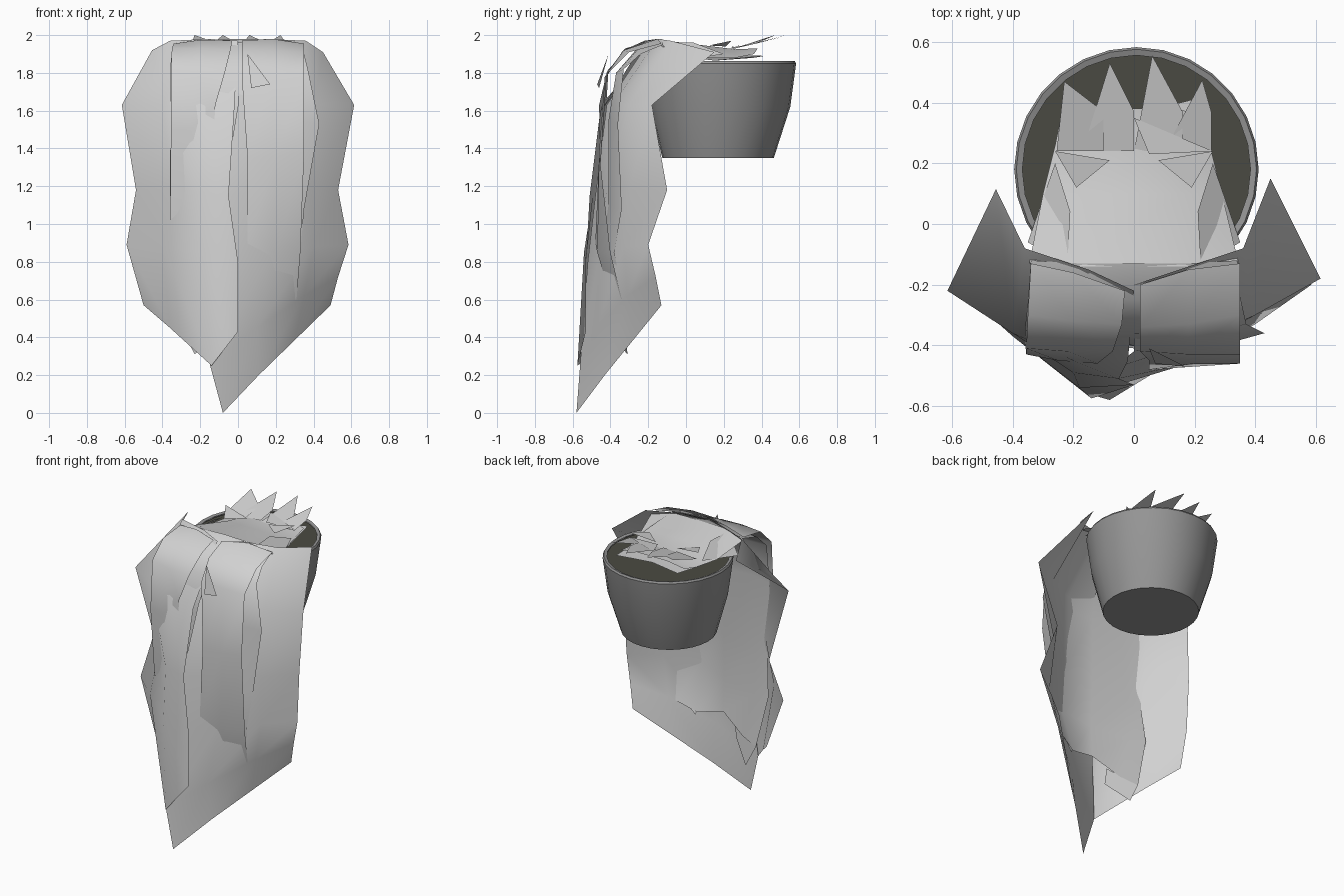
import bpy, bmesh, math


def material(name, rgb):
    m = bpy.data.materials.new(name)
    m.diffuse_color = (*rgb, 1)
    return m


LEAF = material("leaf pale grey", (0.64, 0.64, 0.64))
POT = material("pot grey", (0.3, 0.3, 0.3))
SOIL = material("dark soil", (0.068, 0.068, 0.054))


def finish(name, bm, mat, angle):
    mesh = bpy.data.meshes.new(name)
    bm.to_mesh(mesh)
    bm.free()
    mesh.materials.append(mat)
    ob = bpy.data.objects.new(name, mesh)
    bpy.context.collection.objects.link(ob)
    bpy.ops.object.select_all(action='DESELECT')
    ob.select_set(True)
    bpy.context.view_layer.objects.active = ob
    bpy.ops.object.shade_smooth_by_angle(angle=math.radians(angle))
    return ob


def sheet(name, rows, angle=70):
    """Thin leaf sheet bridged through rows of points."""
    bm = bmesh.new()
    grid = [[bm.verts.new(p) for p in r] for r in rows]
    for a, b in zip(grid, grid[1:]):
        for i in range(len(a) - 1):
            bm.faces.new((a[i], a[i + 1], b[i + 1], b[i]))
    bmesh.ops.recalc_face_normals(bm, faces=bm.faces)
    if sum(f.normal.z - f.normal.y for f in bm.faces) < 0:
        bmesh.ops.reverse_faces(bm, faces=bm.faces)
    return finish(name, bm, LEAF, angle)


def leaf(name, *pts):
    bm = bmesh.new()
    f = bm.faces.new([bm.verts.new(p) for p in pts])
    f.normal_update()
    if f.normal.z - f.normal.y < 0:
        f.normal_flip()
    return finish(name, bm, LEAF, 30)


def lathe(name, profile, mat, n=28):
    """Profile of (radius, z, centre y) rings, capped at the first ring."""
    bm = bmesh.new()
    rings = [[bm.verts.new((0.008 + r * math.cos(2 * math.pi * k / n),
                            cy + r * math.sin(2 * math.pi * k / n), z))
              for k in range(n)] for r, z, cy in profile]
    bm.faces.new(rings[0])
    for a, b in zip(rings, rings[1:]):
        for k in range(n):
            j = (k + 1) % n
            bm.faces.new((a[k], a[j], b[j], b[k]))
    bmesh.ops.recalc_face_normals(bm, faces=bm.faces)
    return finish(name, bm, mat, 35)


# Pot with thin rim, and soil disc
lathe("pot", [(0.295, 1.35, 0.17), (0.372, 1.62, 0.18), (0.403, 1.85, 0.18),
              (0.396, 1.862, 0.18), (0.376, 1.856, 0.18)], POT)
bm = bmesh.new()
bmesh.ops.create_circle(bm, cap_ends=True, segments=28, radius=0.378)
bmesh.ops.translate(bm, verts=bm.verts, vec=(0.008, 0.18, 1.85))
for f in bm.faces:
    f.normal_update()
    if f.normal.z < 0:
        f.normal_flip()
finish("soil", bm, SOIL, 30)

# Large trailing sheets, outer edge to middle
sheet("right_trailing_sheet", [
    [(.45, .15, 1.91), (.36, -.08, 1.97), (.15, -.15, 1.98), (0, -.2, 1.96)],
    [(.615, -.18, 1.63), (.4, -.3, 1.63), (.2, -.39, 1.63), (0, -.42, 1.63)],
    [(.53, -.1, 1.18), (.38, -.3, 1.18), (.18, -.42, 1.18), (-.08, -.48, 1.15)],
    [(.585, -.2, .89), (.4, -.33, .88), (.18, -.46, .85), (-.1, -.52, .8)],
    [(.53, -.16, .72), (.35, -.31, .62), (.1, -.47, .45), (-.15, -.56, .26)],
    [(.49, -.13, .57), (.3, -.28, .385), (.11, -.43, .2), (-.08, -.58, 0)]])
sheet("left_trailing_sheet", [
    [(-.455, .115, 1.92), (-.36, -.08, 1.97), (-.15, -.15, 1.98), (0, -.22, 1.97)],
    [(-.615, -.22, 1.63), (-.4, -.36, 1.63), (-.2, -.45, 1.63), (-.02, -.45, 1.6)],
    [(-.54, -.12, 1.18), (-.36, -.34, 1.18), (-.2, -.49, 1.17), (-.05, -.51, 1.15)],
    [(-.59, -.2, .89), (-.4, -.37, .88), (-.18, -.54, .85), (0, -.53, .8)],
    [(-.5, -.15, .57), (-.36, -.31, .45), (-.14, -.575, .25), (0, -.53, .43)]])

# Inner sheet, draped from the crown down behind the big sheets
sheet("inner_front_sheet", [
    [(-.34, -.12, 1.95), (-.18, -.13, 1.975), (0, -.13, 1.98), (.18, -.13, 1.975), (.34, -.12, 1.95)],
    [(-.35, -.26, 1.91), (-.2, -.25, 1.93), (0, -.25, 1.94), (.2, -.26, 1.92), (.35, -.24, 1.9)],
    [(-.36, -.35, 1.82), (-.2, -.36, 1.81), (0, -.36, 1.8), (.2, -.37, 1.8), (.37, -.33, 1.82)],
    [(-.36, -.38, 1.55), (-.22, -.39, 1.57), (0, -.4, 1.55), (.25, -.41, 1.55), (.43, -.36, 1.53)],
    [(-.36, -.36, 1.02), (-.25, -.38, 1.05), (0, -.4, 1.1), (.22, -.41, 1.1), (.35, -.34, 1.08)],
    [(-.38, -.34, .8), (-.26, -.36, .78), (0, -.41, .8), (.2, -.45, .85), (.33, -.38, .85)],
    [(-.3, -.32, .45), (-.18, -.35, .48), (0, -.4, .58), (.18, -.37, .54), (.31, -.33, .6)]])
leaf("inner_lower_tip", (-.3, -.32, .45), (-.23, -.31, .31), (-.1, -.4, .42), (-.1, -.38, .52))

# Narrow outer panels at the front
sheet("right_front_panel", [
    [(.35, -.13, 1.955), (.18, -.15, 1.98), (.02, -.2, 1.97)],
    [(.35, -.3, 1.91), (.18, -.33, 1.92), (.02, -.34, 1.91)],
    [(.35, -.43, 1.78), (.18, -.43, 1.78), (.02, -.42, 1.78)],
    [(.35, -.46, 1.38), (.2, -.46, 1.36), (.05, -.45, 1.35)],
    [(.33, -.40, .85), (.2, -.47, .85), (.05, -.48, .9)],
    [(.31, -.34, .6), (.24, -.36, .58), (.19, -.37, .52)]])
sheet("left_front_panel", [
    [(-.34, -.13, 1.955), (-.2, -.16, 1.975), (-.03, -.22, 1.97)],
    [(-.35, -.3, 1.93), (-.2, -.32, 1.93), (-.04, -.33, 1.92)],
    [(-.355, -.41, 1.82), (-.22, -.42, 1.8), (-.07, -.42, 1.8)],
    [(-.355, -.43, 1.5), (-.25, -.45, 1.5), (-.12, -.46, 1.63)],
    [(-.36, -.38, 1.02), (-.27, -.41, 1.1), (-.15, -.45, 1.1)]])

# Crown lying over the pot, in two layers
sheet("crown_sheet", [
    [(-.345, -.13, 1.94), (-.17, -.14, 1.975), (.17, -.14, 1.975), (.345, -.13, 1.94)],
    [(-.3, .1, 1.88), (-.15, .1, 1.945), (.15, .1, 1.945), (.29, .1, 1.88)],
    [(-.26, .26, 1.88), (-.12, .26, 1.925), (.12, .26, 1.925), (.25, .26, 1.88)],
    [(-.24, .36, 1.9), (-.13, .38, 1.93), (.13, .38, 1.93), (.24, .36, 1.9)]])
sheet("crown_under_sheet", [
    [(-.3, -.1, 1.9), (0, -.1, 1.93), (.3, -.1, 1.9)],
    [(-.27, .15, 1.865), (0, .15, 1.9), (.27, .15, 1.865)],
    [(-.23, .42, 1.89), (0, .36, 1.88), (.23, .42, 1.89)]])

# Pointed leaf tips at the back of the crown
for x0, x1, tip, y in ((-.255, -.1, -.23, .47), (-.17, 0, -.08, .53),
                       (0, .16, .06, .555), (.1, .255, .225, .475)):
    leaf("crown_tip", (x0, .24, 1.925), (x1, .24, 1.935), (x1, .37, 1.955), (tip, y, 2.0))

# Small loose leaves on the crown and its sides
for s in (-1, 1):
    leaf("crown_leaf", (s * .26, .24, 1.97), (s * .08, .21, 1.94), (s * .19, .12, 1.945))
    leaf("side_leaf", (s * .35, -.06, 1.86), (s * .26, .2, 1.9), (s * .21, .04, 1.96), (s * .22, -.14, 1.96))
leaf("crown_cross_leaf", (0, .35, 1.95), (.05, .23, 1.94), (.26, .24, 1.94))
leaf("front_leaf", (.05, -.41, 1.9), (.17, -.47, 1.74), (.07, -.46, 1.72))
